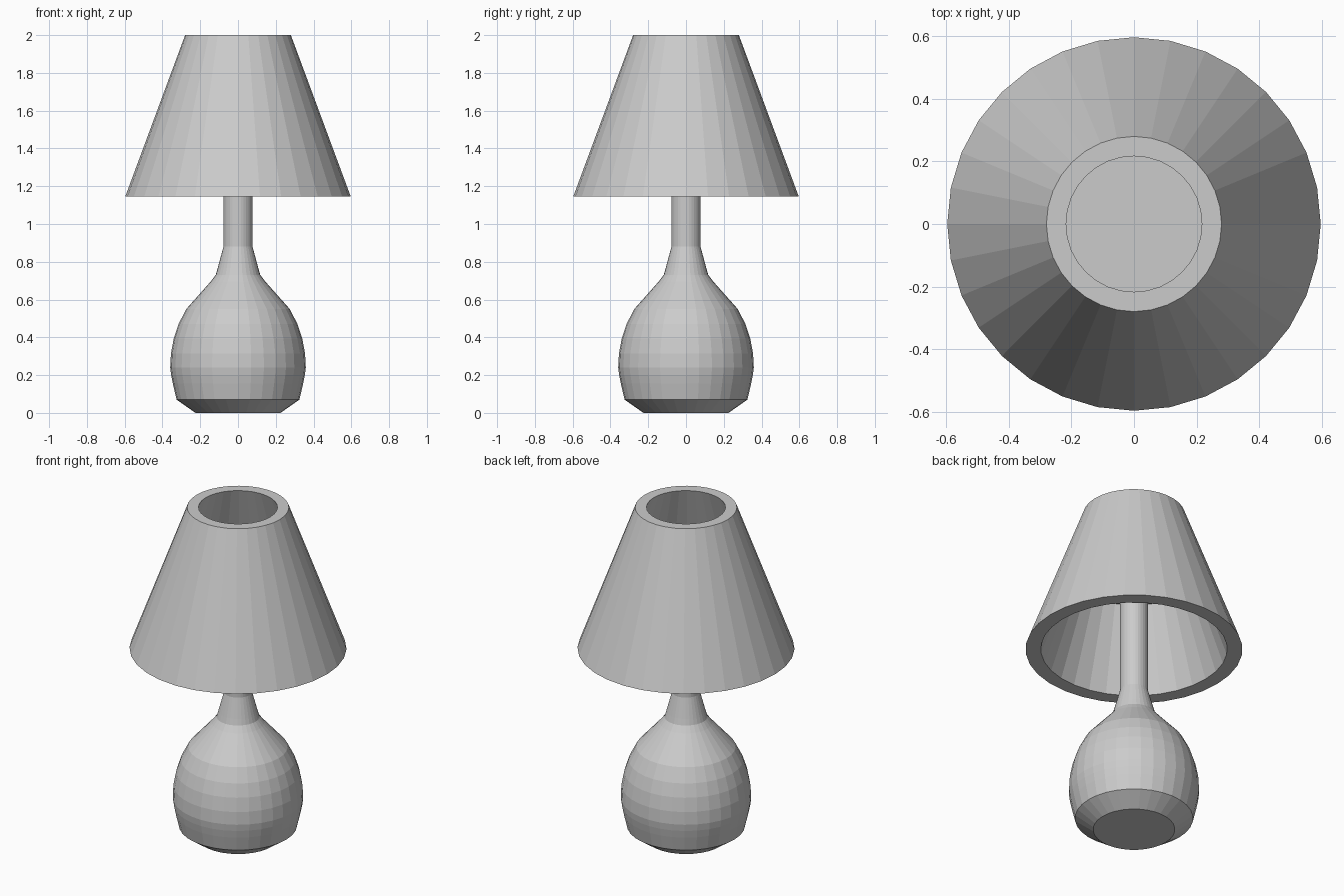
import bpy, bmesh
from math import cos, sin, tau

if "Cube" in bpy.data.objects:
    bpy.data.objects.remove(bpy.data.objects["Cube"])

SIDES = 32


def lathe(name, profile, closed=False):
    """Revolve (radius, z) points around z; open profiles get flat end caps."""
    bm = bmesh.new()
    rings = [[bm.verts.new((r * cos(tau * i / SIDES), r * sin(tau * i / SIDES), z))
              for i in range(SIDES)] for r, z in profile]
    pairs = list(zip(rings, rings[1:]))
    if closed:
        pairs.append((rings[-1], rings[0]))
    else:
        bm.faces.new(rings[0][::-1])
        bm.faces.new(rings[-1])
    for low, high in pairs:
        for i in range(SIDES):
            j = (i + 1) % SIDES
            bm.faces.new((low[i], low[j], high[j], high[i]))
    bmesh.ops.recalc_face_normals(bm, faces=bm.faces)
    mesh = bpy.data.meshes.new(name)
    bm.to_mesh(mesh)
    bm.free()
    obj = bpy.data.objects.new(name, mesh)
    bpy.context.collection.objects.link(obj)
    return obj


# Bulbous base with tapered neck and stem
lathe("base_and_stem", [
    (0.225, 0), (0.325, 0.07), (0.345, 0.155), (0.354, 0.2), (0.359, 0.24),
    (0.355, 0.315), (0.34, 0.395), (0.315, 0.47), (0.274, 0.55),
    (0.145, 0.695), (0.118, 0.73), (0.108, 0.765), (0.077, 0.88), (0.077, 1.64)])

# Thick conical shade, open at both ends
lathe("shade", [(0.597, 1.145), (0.28, 2.0), (0.217, 2.0), (0.513, 1.145)], closed=True)

# Disc inside the shade that carries it on the stem
lathe("shade_support", [(0.352, 1.625), (0.345, 1.66)])
